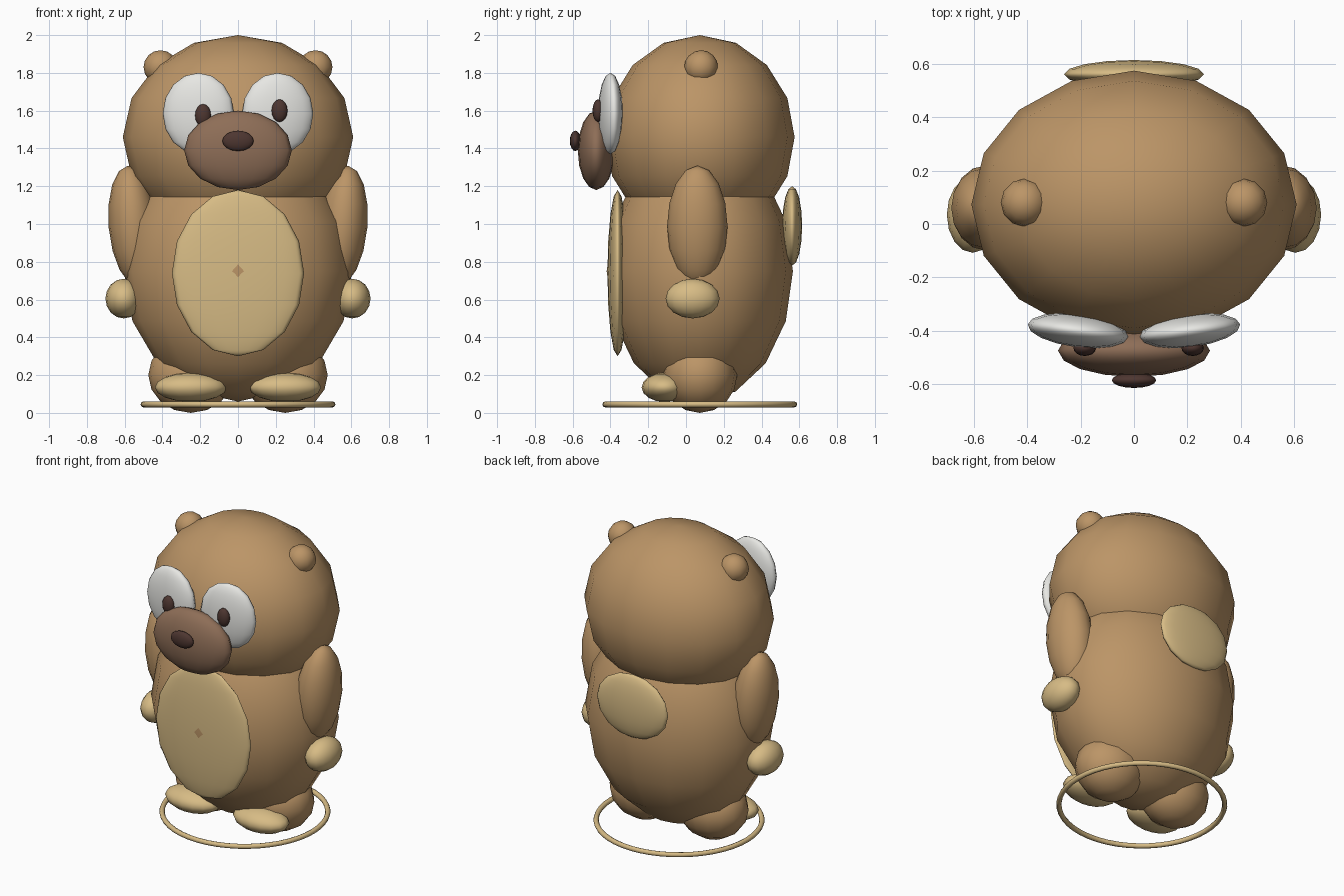
import bpy
import math

if "Cube" in bpy.data.objects:
    bpy.data.objects.remove(bpy.data.objects["Cube"])


def material(name, rgb):
    m = bpy.data.materials.new(name)
    m.diffuse_color = (*rgb, 1)
    m.use_nodes = True
    m.node_tree.nodes["Principled BSDF"].inputs["Base Color"].default_value = m.diffuse_color
    return m


FUR = material("brown fur", (0.50, 0.30, 0.135))
TAN = material("tan", (0.68, 0.50, 0.235))
WHITE = material("eye white", (0.80, 0.80, 0.77))
MUZZLE = material("muzzle brown", (0.27, 0.155, 0.095))
DARK = material("dark brown", (0.075, 0.037, 0.03))


def ellipsoid(name, mat, loc, radii, rot=(0, 0, 0), segs=16, rings=8):
    bpy.ops.mesh.primitive_uv_sphere_add(segments=segs, ring_count=rings, radius=1)
    ob = bpy.context.object
    ob.name = name
    ob.location, ob.scale = loc, radii
    ob.rotation_euler = [math.radians(a) for a in rot]
    ob.data.materials.append(mat)
    bpy.ops.object.shade_smooth()
    return ob


# Body, head and patches
ellipsoid("body", FUR, (0, 0.073, 0.75), (0.605, 0.493, 0.69))
ellipsoid("head", FUR, (0, 0.073, 1.46), (0.61, 0.502, 0.54))
ellipsoid("belly_patch", TAN, (0, -0.362, 0.74), (0.35, 0.054, 0.44))
ellipsoid("tail", TAN, (0, 0.562, 0.99), (0.262, 0.053, 0.21))

# Face
ellipsoid("muzzle", MUZZLE, (0, -0.475, 1.39), (0.285, 0.098, 0.21))
ellipsoid("nose", DARK, (0, -0.586, 1.44), (0.083, 0.029, 0.054))
ellipsoid("left_pupil", DARK, (-0.185, -0.465, 1.575), (0.042, 0.03, 0.06))
ellipsoid("right_pupil", DARK, (0.22, -0.465, 1.6), (0.042, 0.03, 0.06))

# Paired parts
for s, side in ((-1, "left"), (1, "right")):
    ellipsoid(side + "_eye", WHITE, (s * 0.21, -0.4, 1.585),
              (0.19, 0.062, 0.215), (0, 0, s * 7))
    ellipsoid(side + "_ear", FUR, (s * 0.41, 0.08, 1.83),
              (0.09, 0.09, 0.09), segs=12)
    ellipsoid(side + "_arm", FUR, (s * 0.555, 0.06, 0.99),
              (0.13, 0.16, 0.32), (0, s * 5, 0))
    ellipsoid(side + "_hand", TAN, (s * 0.605, 0.035, 0.605),
              (0.097, 0.143, 0.105))
    ellipsoid(side + "_leg", FUR, (s * 0.25, 0.073, 0.2), (0.225, 0.198, 0.2))
    ellipsoid(side + "_foot", TAN, (s * 0.25, -0.113, 0.135), (0.19, 0.122, 0.077))

# Ring around the feet
bpy.ops.mesh.primitive_torus_add(location=(0, 0.073, 0.045), major_radius=0.5,
                                 minor_radius=0.016, major_segments=48,
                                 minor_segments=8)
ring = bpy.context.object
ring.name = "foot_ring"
ring.data.materials.append(TAN)
bpy.ops.object.shade_smooth()
